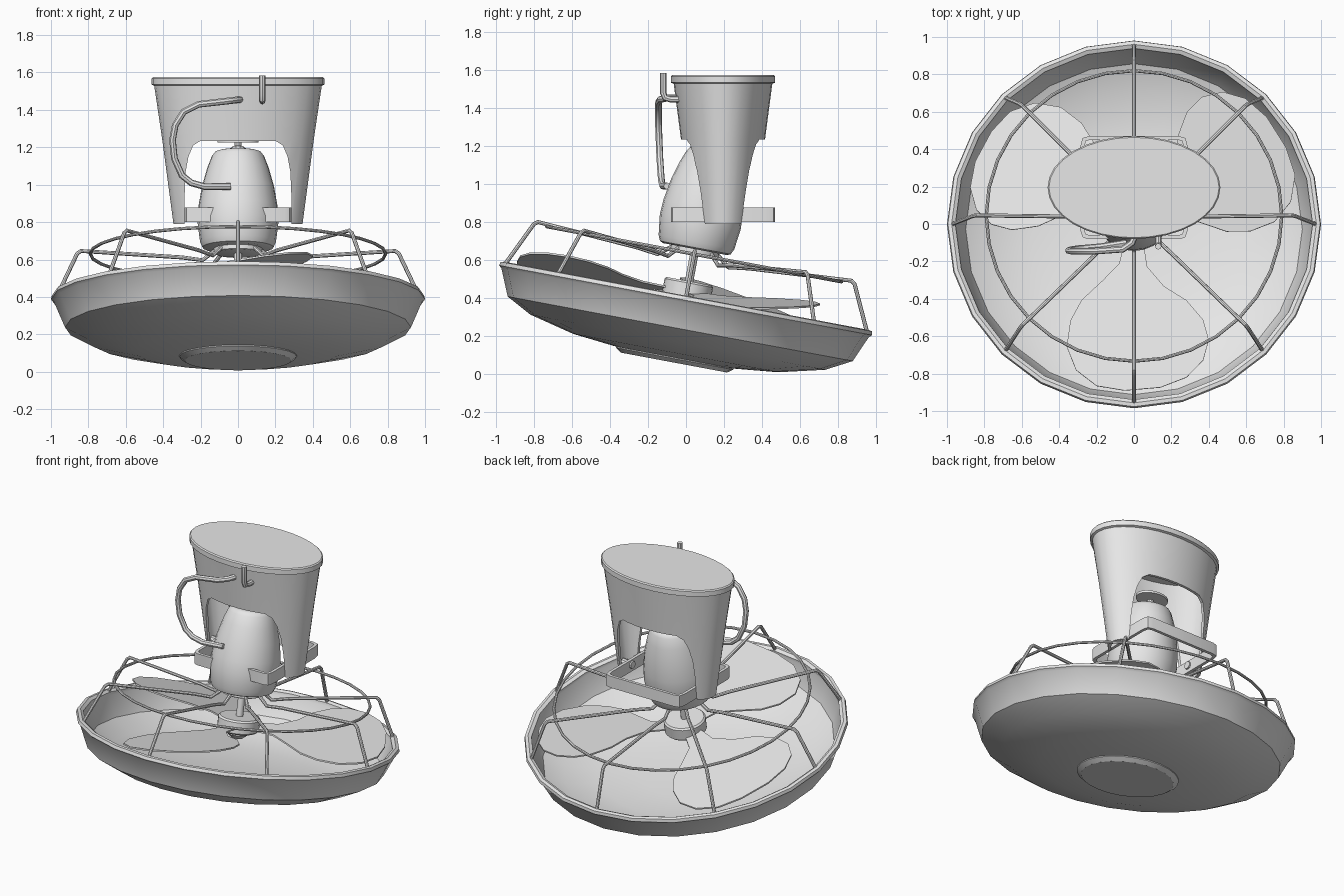
import bpy, bmesh
from math import cos, sin, pi, radians
from mathutils import Matrix, Vector

if "Cube" in bpy.data.objects:
    bpy.data.objects.remove(bpy.data.objects["Cube"], do_unlink=True)

grey = bpy.data.materials.new("plain_grey")
grey.use_nodes = True
grey.diffuse_color = (0.8, 0.8, 0.8, 1)
grey.node_tree.nodes["Principled BSDF"].inputs["Base Color"].default_value = (0.8, 0.8, 0.8, 1)

# The basin, blades, guard and motor share one tilted axis
HEAD = Matrix.Translation((0, 0, 0.40)) @ Matrix.Rotation(radians(-10.6), 4, 'X')
STAND = Matrix.Identity(4)


def add(name, mesh, place=STAND):
    mesh.materials.clear()
    mesh.materials.append(grey)
    mesh.shade_smooth()
    mesh.set_sharp_from_angle(angle=radians(35))
    obj = bpy.data.objects.new(name, mesh)
    bpy.context.scene.collection.objects.link(obj)
    obj.matrix_world = place
    return obj


def to_mesh(bm, name):
    bmesh.ops.recalc_face_normals(bm, faces=bm.faces)
    mesh = bpy.data.meshes.new(name)
    bm.to_mesh(mesh)
    bm.free()
    return mesh


def baked(obj):
    bpy.context.view_layer.update()
    deps = bpy.context.evaluated_depsgraph_get()
    return bpy.data.meshes.new_from_object(obj.evaluated_get(deps))


def loft(name, rings, segs=24, place=STAND):
    """Stack of elliptical rings (rx, ry, z), capped at both ends."""
    bm = bmesh.new()
    loops = [[bm.verts.new((rx * cos(2 * pi * i / segs), ry * sin(2 * pi * i / segs), z))
              for i in range(segs)] for rx, ry, z in rings]
    for a, b in zip(loops, loops[1:]):
        for i in range(segs):
            j = (i + 1) % segs
            bm.faces.new((a[i], a[j], b[j], b[i]))
    bm.faces.new(loops[0])
    bm.faces.new(loops[-1])
    return add(name, to_mesh(bm, name), place)


def lathe(name, profile, segs=24, place=HEAD):
    return loft(name, [(r, r, z) for r, z in profile], segs, place)


def prism(name, outline, depth, place=STAND):
    """Closed outline of 3D points pushed along a vector."""
    bm = bmesh.new()
    face = bm.faces.new([bm.verts.new(p) for p in outline])
    out = bmesh.ops.extrude_face_region(bm, geom=[face])
    moved = [v for v in out["geom"] if isinstance(v, bmesh.types.BMVert)]
    bmesh.ops.translate(bm, verts=moved, vec=depth)
    return add(name, to_mesh(bm, name), place)


def wire(name, points, radius, place=STAND, closed=False):
    curve = bpy.data.curves.new(name, 'CURVE')
    curve.dimensions = '3D'
    curve.bevel_depth = radius
    curve.bevel_resolution = 2
    curve.use_fill_caps = True
    spline = curve.splines.new('POLY')
    spline.points.add(len(points) - 1)
    for point, co in zip(spline.points, points):
        point.co = (*co, 1)
    spline.use_cyclic_u = closed
    temp = bpy.data.objects.new(name + "_path", curve)
    bpy.context.scene.collection.objects.link(temp)
    mesh = baked(temp)
    bpy.data.objects.remove(temp, do_unlink=True)
    return add(name, mesh, place)


# Basin: inner floor, inner wall, rolled lip, outer wall, underside
lathe("basin", [(0.3, -0.30), (0.55, -0.275), (0.78, -0.22), (0.90, -0.15), (0.955, -0.02),
                (0.955, 0.0), (0.975, 0.012), (0.995, 0.008), (1.0, -0.012), (0.985, -0.025),
                (0.925, -0.165), (0.79, -0.237), (0.55, -0.295), (0.31, -0.32)])
lathe("bottom_cap", [(0.315, -0.31), (0.315, -0.325), (0.285, -0.346)])

# Guard: a ring and eight bent spokes
wire("guard_ring", [(0.79 * cos(i * pi / 16), 0.79 * sin(i * pi / 16), 0.235)
                    for i in range(32)], 0.009, HEAD, True)
SPOKE = [(0.97, 0.0), (0.86, 0.235), (0.84, 0.25), (0.30, 0.215), (0.19, 0.20), (0.12, 0.255)]
for k in range(8):
    a = k * pi / 4
    wire("guard_spoke", [(r * cos(a), r * sin(a), z) for r, z in SPOKE], 0.011, HEAD)

# Fan: hub, shaft, nose and three pitched blades
lathe("fan_hub", [(0.12, 0.0), (0.13, 0.01), (0.13, 0.08), (0.12, 0.09)])
lathe("fan_shaft", [(0.022, 0.0), (0.022, 0.28)], 12)
lathe("fan_nose", [(0.035, -0.05), (0.07, -0.02), (0.07, 0.01)], 16)
BLADE = [(0.05, -0.10), (0.07, -0.24), (0.16, -0.35), (0.28, -0.43), (0.37, -0.54),
         (0.40, -0.65), (0.37, -0.76), (0.28, -0.85), (0.14, -0.90), (-0.05, -0.91),
         (-0.20, -0.88), (-0.31, -0.79), (-0.36, -0.66), (-0.34, -0.52), (-0.28, -0.41),
         (-0.17, -0.31), (-0.08, -0.22), (-0.05, -0.10)]
for k in range(3):
    turn = HEAD @ Matrix.Rotation(k * 2 * pi / 3, 4, 'Z')
    prism("fan_blade", [(x, y, 0.025 + 0.18 * x) for x, y in BLADE], (0, 0, 0.01), turn)

# Motor
lathe("motor_base", [(0.12, 0.235), (0.13, 0.24), (0.13, 0.29)])
lathe("motor_body", [(0.17, 0.262), (0.19, 0.27), (0.203, 0.30), (0.217, 0.41), (0.212, 0.49),
                     (0.193, 0.60), (0.165, 0.70), (0.14, 0.765), (0.125, 0.785), (0.11, 0.79)])
lathe("motor_bolt", [(0.035, 0.785), (0.035, 0.815), (0.02, 0.82), (0.02, 0.85)], 10)
loft("motor_plate", [(0.11, 0.08, 1.225), (0.11, 0.08, 1.24)], 20,
     Matrix.Translation((0, 0.17, 0)))

# Canopy: hollow oval cone with an arch cut front to back
canopy = loft("canopy", [(0.42, 0.235, 1.50), (0.325, 0.15, 0.79), (0.345, 0.17, 0.79),
                         (0.405, 0.222, 1.24), (0.448, 0.26, 1.53), (0.462, 0.275, 1.535),
                         (0.462, 0.275, 1.568), (0.455, 0.268, 1.575)], 32,
              Matrix.Translation((0, 0.195, 0)))
ARCH = [(0.285, 0.7), (0.285, 0.95), (0.28, 1.07), (0.265, 1.15), (0.24, 1.21), (0.20, 1.235)]
outline = ARCH + [(-x, z) for x, z in reversed(ARCH)]
cutter = prism("arch_cutter", [(x, -0.5, z) for x, z in outline], (0, 1.5, 0))
cutter.hide_render = True
cut = canopy.modifiers.new("arch", 'BOOLEAN')
cut.operation = 'DIFFERENCE'
cut.solver = 'EXACT'
cut.object = cutter
mesh = baked(canopy)
canopy.modifiers.clear()
canopy.data = mesh
mesh.shade_smooth()
mesh.set_sharp_from_angle(angle=radians(35))
bpy.data.objects.remove(cutter, do_unlink=True)

# Strap: flat band around the motor, open at the front
half = [(0.12, -0.08), (0.25, -0.08), (0.275, -0.07), (0.285, -0.04),
        (0.285, 0.42), (0.275, 0.46), (0.24, 0.47)]
inner = [(0.12, -0.06), (0.24, -0.06), (0.258, -0.053), (0.265, -0.035),
         (0.265, 0.41), (0.258, 0.443), (0.235, 0.45)]
mirror = lambda pts: pts + [(-x, y) for x, y in reversed(pts)]
band = mirror(half) + mirror(inner)[::-1]
prism("strap", [(x, y, 0.80) for x, y in band], (0, 0, 0.078))
for side in (-1, 1):
    lathe("pivot_bolt", [(0.025, 0.255), (0.025, 0.345)], 10,
          Matrix.Translation((0, 0.2, 0.845)) @ Matrix.Rotation(side * pi / 2, 4, 'Y'))

# Power cable and hanging hook
wire("cable", [(0.01, -0.05, 1.455), (-0.01, -0.10, 1.453), (-0.06, -0.135, 1.447),
               (-0.21, -0.145, 1.43), (-0.29, -0.145, 1.39), (-0.335, -0.145, 1.32),
               (-0.35, -0.142, 1.24), (-0.34, -0.138, 1.14), (-0.30, -0.132, 1.05),
               (-0.25, -0.128, 1.01), (-0.18, -0.122, 0.99), (-0.04, -0.10, 0.99)], 0.018)
wire("hook", [(0.13, -0.12, 1.585), (0.13, -0.12, 1.48), (0.13, -0.11, 1.455),
              (0.13, -0.08, 1.447), (0.13, -0.02, 1.447)], 0.017)
